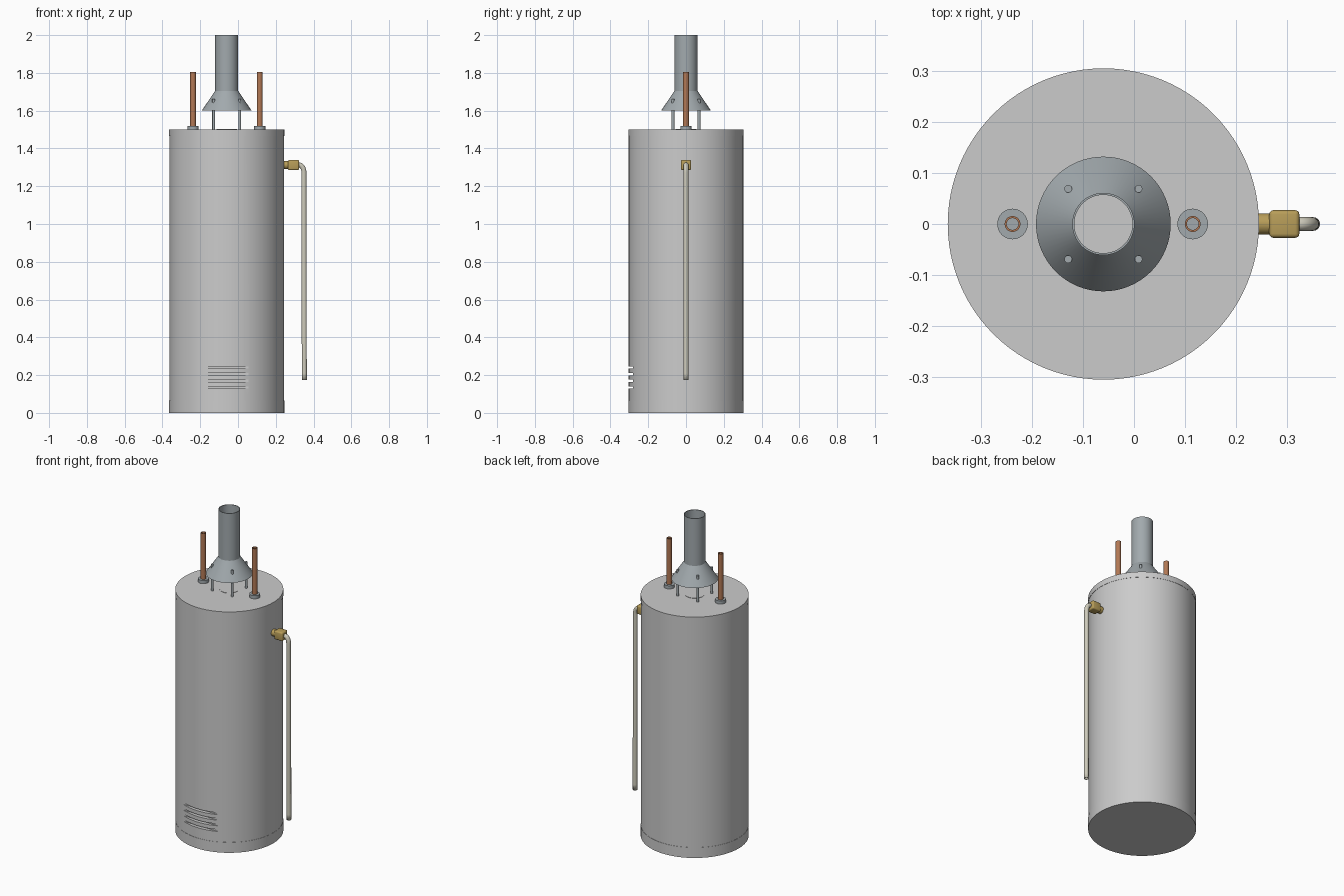
import bpy, bmesh
from math import cos, sin, pi, radians

if "Cube" in bpy.data.objects:
    bpy.data.objects.remove(bpy.data.objects["Cube"])

CX = -0.06   # tank axis


def material(name, rgb):
    m = bpy.data.materials.new(name)
    m.diffuse_color = (*rgb, 1)
    m.use_nodes = True
    m.node_tree.nodes["Principled BSDF"].inputs["Base Color"].default_value = m.diffuse_color
    return m


STEEL = material("galvanised", (0.36, 0.40, 0.42))
COPPER = material("copper", (0.45, 0.19, 0.09))
BRASS = material("brass", (0.48, 0.34, 0.10))
TUBE = material("drain_plastic", (0.62, 0.60, 0.50))
PALE = material("pale_flue", (0.65, 0.65, 0.65))


def finish(ob, mat=None, angle=30):
    if mat:
        ob.data.materials.append(mat)
    bpy.ops.object.select_all(action='DESELECT')
    ob.select_set(True)
    bpy.context.view_layer.objects.active = ob
    bpy.ops.object.shade_smooth_by_angle(angle=radians(angle))
    return ob


def add_object(name, bm):
    bmesh.ops.recalc_face_normals(bm, faces=bm.faces)
    me = bpy.data.meshes.new(name)
    bm.to_mesh(me)
    bm.free()
    ob = bpy.data.objects.new(name, me)
    bpy.context.collection.objects.link(ob)
    return ob


def lathe(name, profile, x=0, y=0, n=32, hollow=False):
    """Spin (radius, z) points; hollow closes the profile, otherwise ends are capped."""
    bm = bmesh.new()
    rings = [[bm.verts.new((x + r * cos(2 * pi * i / n), y + r * sin(2 * pi * i / n), z))
              for i in range(n)] for r, z in profile]
    pairs = list(zip(rings, rings[1:]))
    if hollow:
        pairs.append((rings[-1], rings[0]))
    else:
        bm.faces.new(rings[0])
        bm.faces.new(rings[-1])
    for a, b in pairs:
        for i in range(n):
            j = (i + 1) % n
            bm.faces.new((a[i], a[j], b[j], b[i]))
    return add_object(name, bm)


def box(bm, lo, hi):
    verts = bmesh.ops.create_cube(bm, size=1)["verts"]
    for v in verts:
        for k in range(3):
            v.co[k] = lo[k] if v.co[k] < 0 else hi[k]


# Tank with slightly proud top and bottom caps
R, r = 0.305, 0.3035
tank = lathe("tank", [(R, 0), (R, 0.065), (r, 0.065), (r, 1.465), (R, 1.465), (R, 1.5)], CX, n=96)

# Air intake slots cut into the lower front
bm = bmesh.new()
for z in (0.135, 0.17, 0.205, 0.24):
    box(bm, (CX - 0.115, -0.4, z - 0.006), (CX + 0.115, -0.279, z + 0.006))
cutter = add_object("slot_cutter", bm)
cutter.hide_render = True
mod = tank.modifiers.new("slots", 'BOOLEAN')
mod.operation = 'DIFFERENCE'
mod.solver = 'EXACT'
mod.object = cutter
bpy.context.view_layer.objects.active = tank
bpy.ops.object.modifier_apply(modifier=mod.name)
bpy.data.objects.remove(cutter)
finish(tank)

# Flue outlet under the hood
finish(lathe("flue_outlet", [(0.055, 1.49), (0.055, 1.502)], CX), PALE)

# Draft hood and vent pipe, one thin-walled shell
finish(lathe("draft_hood", [(0.132, 1.6), (0.061, 1.705), (0.061, 2.0),
                            (0.057, 2.0), (0.057, 1.703), (0.128, 1.6)],
             CX, n=64, hollow=True), STEEL)

# Hood legs
for sx in (-1, 1):
    for sy in (-1, 1):
        finish(lathe("hood_leg", [(0.0075, 1.495), (0.0075, 1.663)],
                     CX + sx * 0.069, sy * 0.069, 16), STEEL)

# Water pipes with collars
for side, x in (("cold", -0.238), ("hot", 0.115)):
    finish(lathe(side + "_collar", [(0.03, 1.495), (0.03, 1.52)], x), STEEL)
    finish(lathe(side + "_pipe", [(0.0155, 1.5), (0.0155, 1.805), (0.0115, 1.805), (0.0115, 1.5)],
                 x, hollow=True), COPPER)

# Relief valve: nipple and rounded block
nipple = lathe("valve_nipple", [(0.021, 0.22), (0.021, 0.275)])
nipple.rotation_euler = (0, pi / 2, 0)
nipple.location = (0, 0, 1.312)
finish(nipple, BRASS)
bm = bmesh.new()
box(bm, (0.265, -0.027, 1.285), (0.324, 0.027, 1.339))
bmesh.ops.bevel(bm, geom=bm.edges[:], offset=0.008, segments=3, profile=0.5, affect='EDGES')
finish(add_object("relief_valve", bm), BRASS, 40)

# Drain tube bending down from the valve
cu = bpy.data.curves.new("drain_tube", 'CURVE')
cu.dimensions = '3D'
cu.bevel_depth = 0.0125
cu.bevel_resolution = 5
cu.resolution_u = 10
sp = cu.splines.new('BEZIER')
path = [((0.315, 0, 1.312), (0.005, 0, 0)), ((0.324, 0, 1.312), (0.014, 0, 0)),
        ((0.349, 0, 1.272), (0, 0, -0.022)), ((0.351, 0, 0.175), (0, 0, -0.02))]
sp.bezier_points.add(len(path) - 1)
for bp, (co, h) in zip(sp.bezier_points, path):
    bp.handle_left_type = bp.handle_right_type = 'FREE'
    bp.co = co
    bp.handle_left = [c - d for c, d in zip(co, h)]
    bp.handle_right = [c + d for c, d in zip(co, h)]
tube = bpy.data.objects.new("drain_tube", cu)
bpy.context.collection.objects.link(tube)
cu.materials.append(TUBE)
wall = tube.modifiers.new("wall", 'SOLIDIFY')
wall.thickness = 0.002
wall.offset = 0
